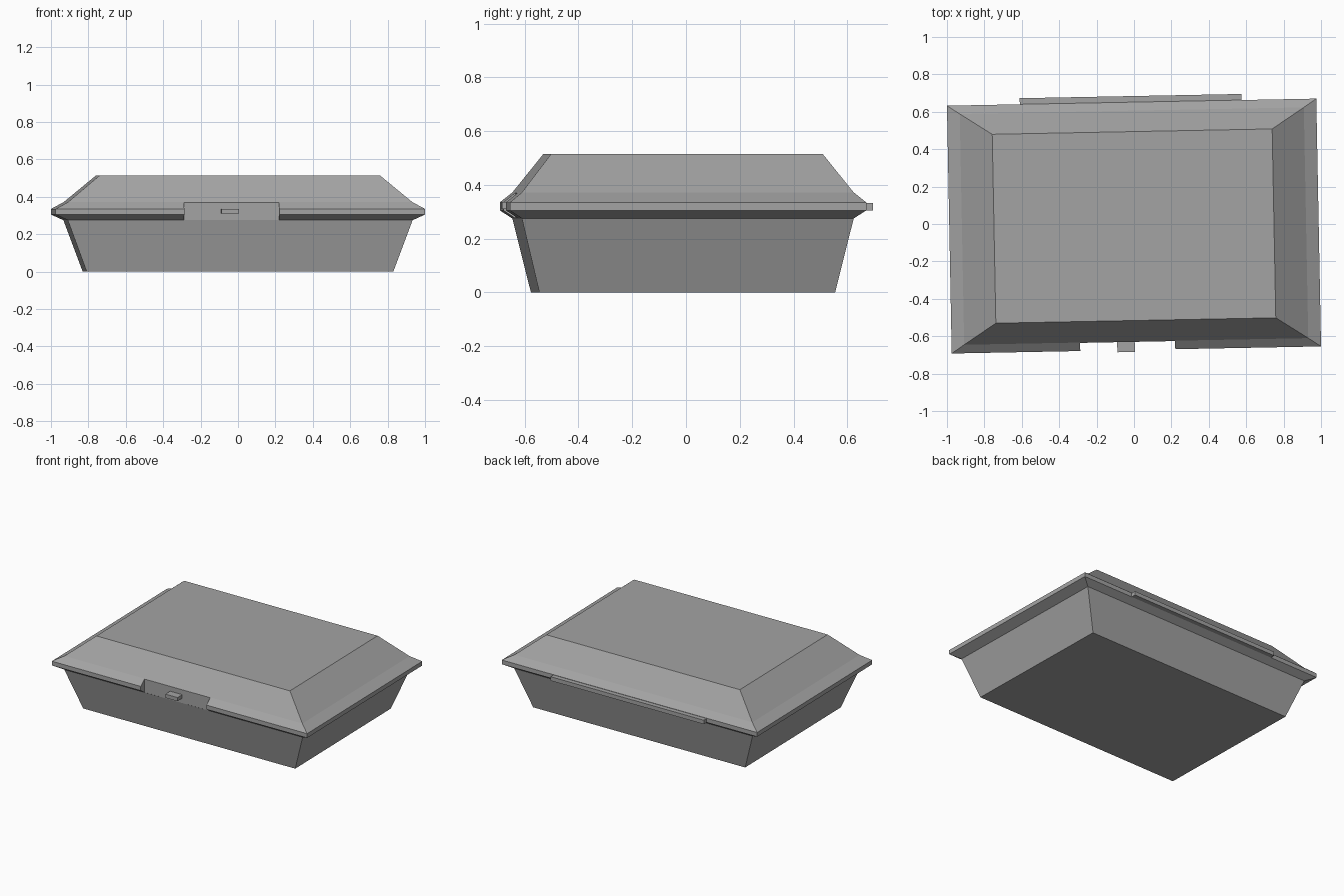
import bpy, bmesh, math
from mathutils import Matrix

if "Cube" in bpy.data.objects:
    bpy.data.objects.remove(bpy.data.objects["Cube"], do_unlink=True)

# One grey for the whole box
grey = bpy.data.materials.new("foam grey")
grey.use_nodes = True
colour = (0.37, 0.37, 0.37, 1)
grey.diffuse_color = colour
grey.node_tree.nodes["Principled BSDF"].inputs["Base Color"].default_value = colour

# The box is turned slightly and the hinge shifts its body forward
PLACE = Matrix.Translation((0, -0.011, 0)) @ Matrix.Rotation(math.radians(1.1), 4, "Z")


def loft(name, rings):
    """Closed stack of rectangles given as (half width, half depth, height)."""
    bm = bmesh.new()
    loops = [[bm.verts.new((sx * w, sy * d, z))
              for sx, sy in ((-1, -1), (1, -1), (1, 1), (-1, 1))]
             for w, d, z in rings]
    bm.faces.new(loops[0][::-1])
    bm.faces.new(loops[-1])
    for low, high in zip(loops, loops[1:]):
        for i in range(4):
            j = (i + 1) % 4
            bm.faces.new((low[i], low[j], high[j], high[i]))
    mesh = bpy.data.meshes.new(name)
    bm.to_mesh(mesh)
    bm.free()
    mesh.materials.append(grey)
    obj = bpy.data.objects.new(name, mesh)
    bpy.context.collection.objects.link(obj)
    obj.matrix_world = PLACE
    return obj


def block(name, x0, x1, y0, y1, z0, z1):
    w, d = (x1 - x0) / 2, (y1 - y0) / 2
    obj = loft(name, [(w, d, z0), (w, d, z1)])
    obj.data.transform(Matrix.Translation(((x0 + x1) / 2, (y0 + y1) / 2, 0)))
    return obj


# Tapered tray with flared lip, and sloping lid with the rim band
tray = loft("tray", [(0.82, 0.55, 0), (0.922, 0.617, 0.275), (0.9875, 0.6625, 0.305)])
lid = loft("lid", [(0.9875, 0.6625, 0.305), (0.9875, 0.6625, 0.335),
                   (0.92, 0.617, 0.372), (0.7485, 0.505, 0.515)])

# Front notch through the rim of both halves
cutter = block("notch_cutter", -0.3, 0.208, -0.8, -0.619, 0.2, 0.42)
cutter.hide_render = True
bpy.context.view_layer.update()
for part in (tray, lid):
    notch = part.modifiers.new("notch", "BOOLEAN")
    notch.operation = "DIFFERENCE"
    notch.solver = "EXACT"
    notch.object = cutter
    bpy.context.view_layer.objects.active = part
    bpy.ops.object.modifier_apply(modifier=notch.name)
bpy.data.objects.remove(cutter, do_unlink=True)

# Latch tongue in the notch and hinge strip at the back
block("latch", -0.102, -0.008, -0.673, -0.6, 0.31, 0.336)
block("hinge", -0.598, 0.588, 0.65, 0.695, 0.305, 0.333)
